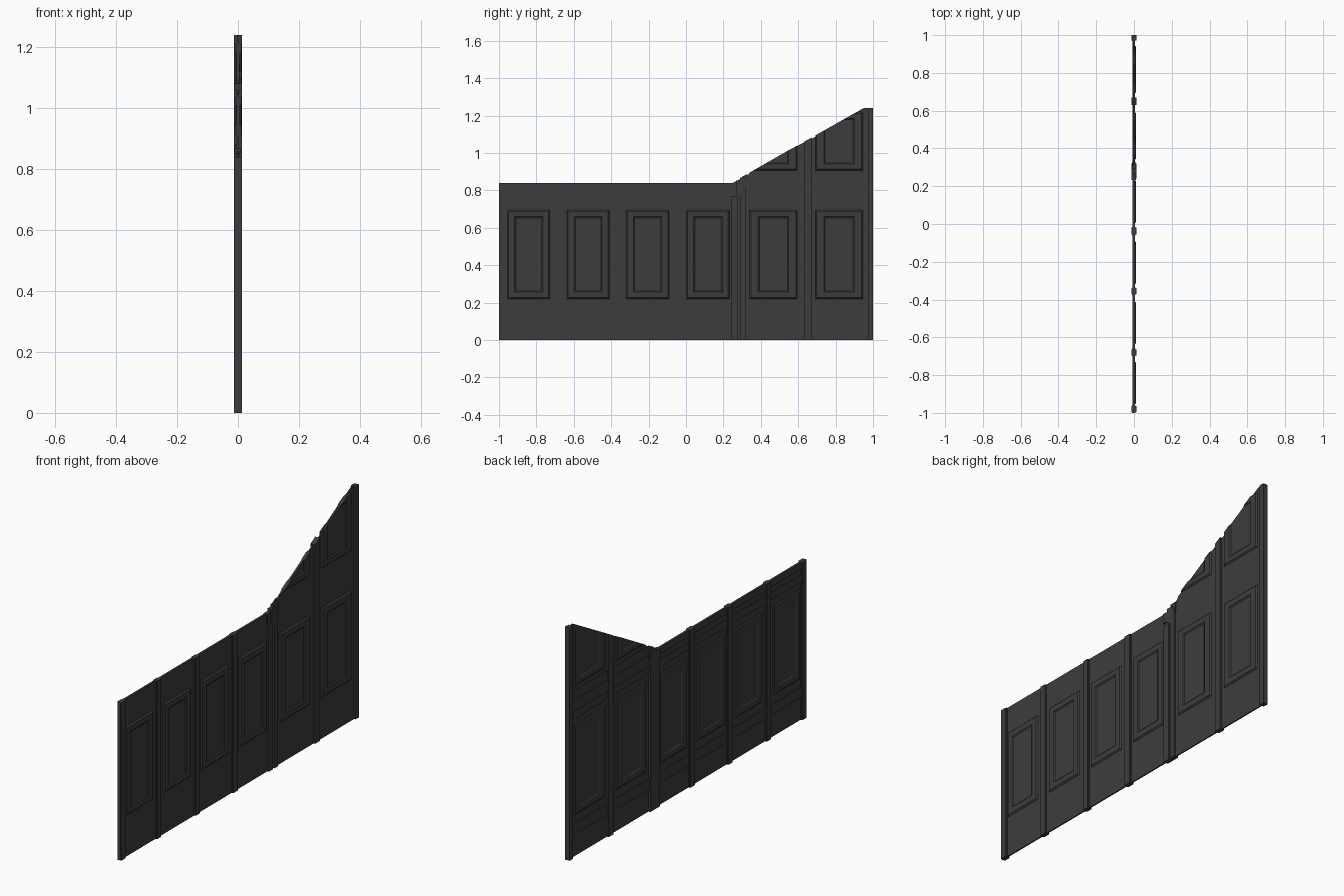
import bpy, bmesh
from mathutils import Vector

if "Cube" in bpy.data.objects:
    bpy.data.objects.remove(bpy.data.objects["Cube"])

mat = bpy.data.materials.new("charcoal_paint")
mat.use_nodes = True
colour = (0.046, 0.046, 0.047, 1)
mat.diffuse_color = colour
mat.node_tree.nodes["Principled BSDF"].inputs["Base Color"].default_value = colour

FRONT, BACK = 0.0125, -0.0135      # outer faces of the posts
WALL_F, WALL_B = 0.004, -0.003     # faces of the thin sheet
LOW = 0.84                         # height of the low run
SLOPE_A, SLOPE_B = Vector((0, 0.34, 0.895)), Vector((0, 0.95, 1.24))


def finish(name, bm, clip=False):
    if clip:
        d = SLOPE_B - SLOPE_A
        cut = bmesh.ops.bisect_plane(
            bm, geom=bm.verts[:] + bm.edges[:] + bm.faces[:],
            plane_co=SLOPE_A, plane_no=(0, -d.z, d.y), clear_outer=True)
        rim = [e for e in cut["geom_cut"] if isinstance(e, bmesh.types.BMEdge)]
        if rim:
            bmesh.ops.holes_fill(bm, edges=rim)
    bmesh.ops.recalc_face_normals(bm, faces=bm.faces[:])
    me = bpy.data.meshes.new(name)
    bm.to_mesh(me)
    bm.free()
    me.materials.append(mat)
    ob = bpy.data.objects.new(name, me)
    bpy.context.collection.objects.link(ob)
    return ob


def box(name, xs, ys, zs, clip=False):
    bm = bmesh.new()
    bmesh.ops.create_cube(bm, size=1)
    for v in bm.verts:
        v.co = [(a + b) / 2 + c * (b - a) for c, (a, b) in zip(v.co, (xs, ys, zs))]
    return finish(name, bm, clip)


def panel(name, y0, y1, z0, z1, base, top, iy, iz, clip=False):
    """Raised frame with bevelled edges around a sunken field."""
    bev = 0.007
    steps = [(0, 0, base), (bev, bev, top), (iy - bev, iz - bev, top),
             (iy, iz, base + (top - base) * 0.3)]
    bm = bmesh.new()
    rings = []
    for dy, dz, x in steps:
        a, b, c, d = y0 + dy, y1 - dy, z0 + dz, z1 - dz
        rings.append([bm.verts.new((x, y, z)) for y, z in ((a, c), (b, c), (b, d), (a, d))])
    for r, s in zip(rings, rings[1:]):
        for i in range(4):
            j = (i + 1) % 4
            bm.faces.new((r[i], r[j], s[j], s[i]))
    bm.faces.new(rings[-1])
    bm.faces.new(rings[0][::-1])
    return finish(name, bm, clip)


# Thin wall sheet with the broken, sloping top
outline = [(-1, 0), (1, 0), (1, 1.24), (0.95, 1.24), (0.77, 1.135), (0.69, 1.085),
           (0.55, 1.015), (0.34, 0.895), (0.325, 0.865), (0.3, 0.865),
           (0.27, 0.85), (0.25, LOW), (-1, LOW)]
bm = bmesh.new()
face = bm.faces.new([bm.verts.new((WALL_B, y, z)) for y, z in outline])
ext = bmesh.ops.extrude_face_region(bm, geom=[face])
for v in ext["geom"]:
    if isinstance(v, bmesh.types.BMVert):
        v.co.x = WALL_F
bmesh.ops.triangulate(bm, faces=[f for f in bm.faces if len(f.verts) > 4])
finish("wall_sheet", bm)

# Posts, with a narrower raised face on each side
posts = [(-1, -0.96), (-0.7, -0.66), (-0.375, -0.335), (-0.06, -0.015)]
for i, (a, b) in enumerate(posts):
    box(f"low_post_{i + 1}", (BACK, FRONT), (a + 0.004, b - 0.004), (0, LOW))
    box(f"low_post_flange_{i + 1}", (BACK * 0.7, FRONT * 0.7), (a, b), (0, LOW))
box("tall_middle_post", (BACK, FRONT), (0.63, 0.67), (0, 1.24), True)
box("tall_end_post", (BACK, FRONT), (0.972, 1), (0, 1.24))

# Wide joint post, split by a seam on the front
box("joint_post_back", (BACK, WALL_F), (0.24, 0.32), (0, LOW))
box("joint_post_low_side", (0, FRONT), (0.24, 0.277), (0, 0.77))
box("joint_post_tall_side", (0, FRONT), (0.288, 0.32), (0, LOW))

# Splintered blocks at the joint
box("joint_cap_low", (BACK, FRONT * 0.8), (0.232, 0.262), (0.785, LOW))
box("joint_cap_middle", (BACK, FRONT), (0.268, 0.305), (0.765, 0.853))
box("joint_cap_high", (BACK * 0.8, FRONT * 0.8), (0.29, 0.325), (0.82, 0.868))

# Framed panels on both faces
bays = [(-0.955, -0.727), (-0.637, -0.41), (-0.32, -0.09), (0.002, 0.232),
        (0.34, 0.594), (0.692, 0.946)]
for i, (a, b) in enumerate(bays):
    inset = 0.045 if i < 4 else 0.052
    for side, base, top in (("front", WALL_F, 0.011), ("back", WALL_B, -0.008)):
        panel(f"{side}_panel_{i + 1}", a, b, 0.22, 0.695, base, top, inset, 0.043)
        if i > 3:
            panel(f"{side}_upper_panel_{i + 1}", a, b, 0.907, 1.218,
                  base, top, inset, 0.04, True)

# Horizontal rails on the back
for a, b, tag in ((-1, 0.26, "low"), (0.3, 1, "tall")):
    rails = [(0.12, 0.175), (0.735, 0.775)]
    rails.append((0.805, LOW) if tag == "low" else (0.835, 0.885))
    for i, z in enumerate(rails):
        box(f"{tag}_back_rail_{i + 1}", (-0.008, WALL_B), (a, b), z, tag == "tall")
